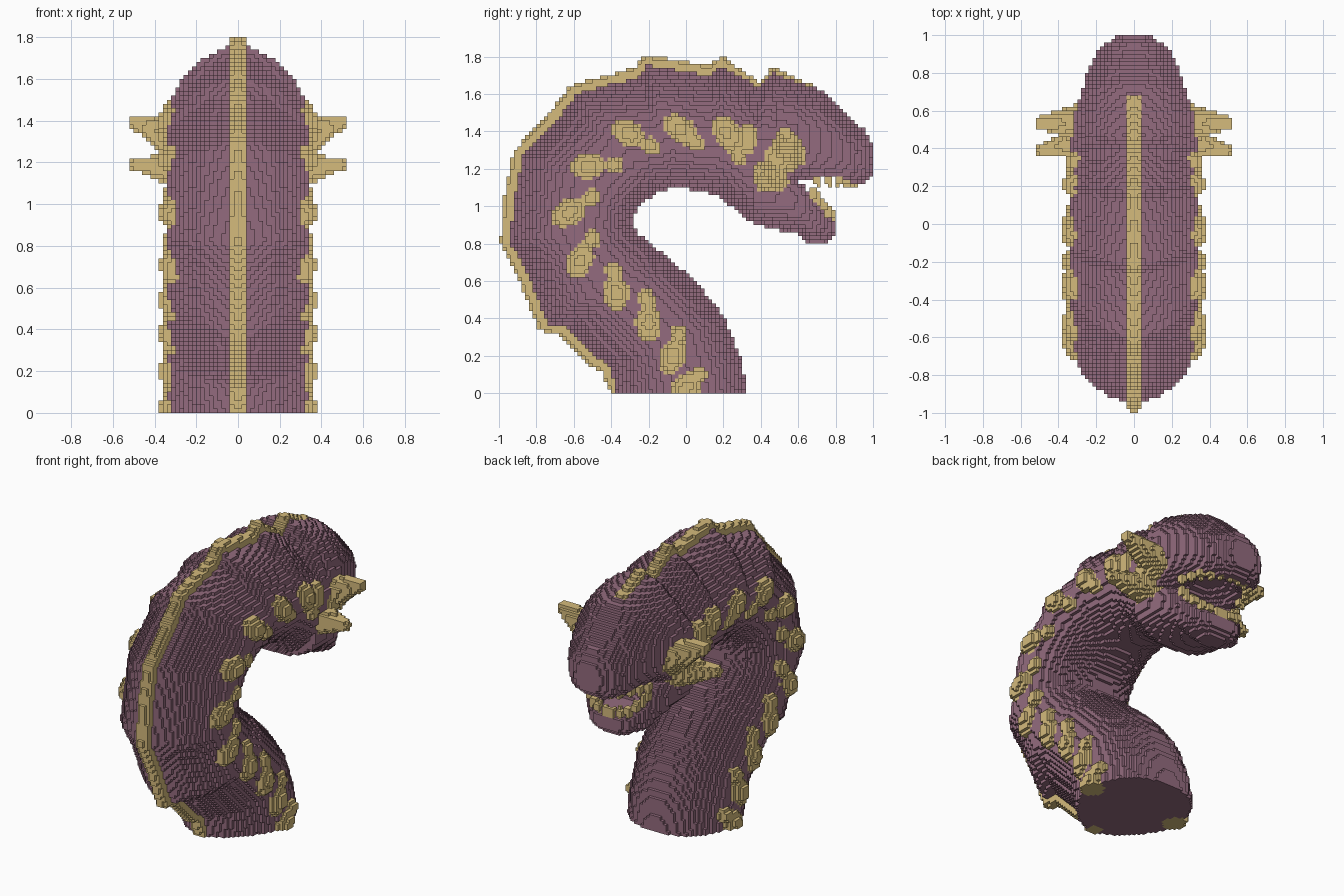
import bpy, bmesh, math
from mathutils import Vector, Matrix
from mathutils.bvhtree import BVHTree

if "Cube" in bpy.data.objects:
    bpy.data.objects.remove(bpy.data.objects["Cube"])

S = 0.02  # block size


def material(name, rgb):
    m = bpy.data.materials.new(name)
    m.use_nodes = True
    m.diffuse_color = (*rgb, 1)
    m.node_tree.nodes["Principled BSDF"].inputs["Base Color"].default_value = (*rgb, 1)
    return m


purple = material("dusty purple", (0.295, 0.148, 0.21))
tan = material("bone tan", (0.66, 0.495, 0.2))


# Fill a closed smooth form with grid blocks, row by row along x
def blocks(bm):
    tree = BVHTree.FromBMesh(bm)
    lo = [math.floor(min(v.co[a] for v in bm.verts) / S) for a in range(3)]
    hi = [math.ceil(max(v.co[a] for v in bm.verts) / S) for a in range(3)]
    cells = set()
    for j in range(lo[1], hi[1] + 1):
        for k in range(max(0, lo[2]), hi[2] + 1):
            hits, x = [], -2.0
            while len(hits) < 12:
                p = tree.ray_cast(Vector((x, (j + .503) * S, (k + .497) * S)), Vector((1, 0, 0)))[0]
                if p is None:
                    break
                hits.append(p.x)
                x = p.x + 1e-4
            for a, b in zip(hits[::2], hits[1::2]):
                cells |= {(i, j, k) for i in range(round(a / S), round(b / S))}
    bm.free()
    return cells


# Sweep rounded rings between stations (back y, back z, belly y, belly z, half width,
# back power, belly power); the powers set how square each half of the ring is
def loft(stations, n=28):
    bm = bmesh.new()
    rings = []
    for oy, oz, iy, iz, w, back, belly in stations:
        ring = []
        for s in range(n):
            a = math.tau * (s + .5) / n
            power = back if math.sin(a) > 0 else belly
            c, d = (math.copysign(abs(f) ** (2 / power), f) for f in (math.cos(a), math.sin(a)))
            ring.append(bm.verts.new((w * c, (oy + iy) / 2 + d * (oy - iy) / 2,
                                      (oz + iz) / 2 + d * (oz - iz) / 2)))
        rings.append(ring)
    for r, q in zip(rings, rings[1:]):
        for s in range(n):
            t = (s + 1) % n
            bm.faces.new((r[s], r[t], q[t], q[s]))
    bm.faces.new(rings[0][::-1])
    bm.faces.new(rings[-1])
    return blocks(bm)


def ball(centre, radii, tilt=0.0):
    bm = bmesh.new()
    m = Matrix.Translation(centre) @ Matrix.Rotation(tilt, 4, 'X') @ Matrix.Diagonal((*radii, 1))
    bmesh.ops.create_uvsphere(bm, u_segments=16, v_segments=10, radius=1, matrix=m)
    return blocks(bm)


def spike(base, tip, r1, r2):
    base, tip = Vector(base), Vector(tip)
    d = tip - base
    bm = bmesh.new()
    m = Matrix.Translation((base + tip) / 2) @ d.to_track_quat('Z', 'Y').to_matrix().to_4x4()
    bmesh.ops.create_cone(bm, cap_ends=True, segments=12, radius1=r1, radius2=r2,
                          depth=d.length, matrix=m)
    return blocks(bm)


def mirrored(cells):
    return cells | {(-1 - i, j, k) for i, j, k in cells}


# Neck and body: (back y, z, belly y, z, back power), fuller on the raised ridges
spine = [(-.33, -.25, .34, -.1, 1.5), (-.38, -.05, .30, .18, 1.5), (-.41, .13, .21, .4, 1.6),
         (-.5, .19, .09, .56, 1.5), (-.64, .34, -.05, .69, 1.55), (-.75, .36, -.16, .78, 1.65),
         (-.86, .64, -.26, .86, 1.6), (-.95, .81, -.285, .92, 1.8), (-.925, 1.07, -.26, .98, 1.6),
         (-.88, 1.28, -.2, 1.04, 1.75), (-.64, 1.54, -.15, 1.07, 1.55),
         (-.6, 1.61, -.13, 1.08, 1.75), (-.26, 1.70, -.05, 1.1, 1.5), (-.21, 1.765, -.03, 1.1, 1.65),
         (.13, 1.71, .12, 1.07, 1.5), (.19, 1.76, .19, 1.04, 1.65), (.39, 1.65, .3, .95, 1.6),
         (.46, 1.73, .35, .91, 1.7), (.6, 1.66, .46, .88, 1.7)]
body = loft([(*p[:4], .337, p[4], 2.15) for p in spine])

# Head: snout, lower jaw and hollow mouth
body |= loft([(*p, 1.9, 3.6) for p in (
    (.46, 1.72, .5, 1.05, .325), (.6, 1.67, .6, 1.12, .315), (.73, 1.62, .67, 1.13, .28),
    (.82, 1.54, .8, 1.14, .245), (.90, 1.45, .87, 1.12, .21),
    (.96, 1.41, .94, 1.12, .16), (1.0, 1.33, 1.0, 1.17, .075))])
body |= loft([(*p, 4, 2) for p in (
    (.36, 1.25, .36, .9, .31), (.5, 1.2, .5, .87, .29), (.63, 1.13, .6, .85, .265),
    (.7, 1.03, .66, .8, .22), (.79, .93, .75, .8, .13), (.8, .90, .79, .83, .08))])
body -= ball((0, .69, 1.09), (.2, .2, .14))

# Crest strip down the middle of the back, sunk at the foot and flush on the head
strip = []
for oy, oz, iy, iz, _ in spine + [(.68, 1.64, .64, 1.14, 0)]:
    o = Vector((oy, oz))
    d = (o - Vector((iy, iz))).normalized()
    up = 0 if oz < 0 else .045 if oy < .35 else .015
    strip.append((*(o + d * up), *(o - d * .08), .047, 2.3, 3))
crest = loft(strip, 16)

# Side scales: (main y, z, small tip y, z)
scales = set()
for y, z, ty, tz in [(.0, .03, .06, .09), (-.07, .2, -.04, .31), (-.2, .375, -.21, .5),
                     (-.375, .535, -.39, .65), (-.565, .71, -.505, .82), (-.625, .965, -.51, 1.045),
                     (-.52, 1.215, -.39, 1.22), (-.305, 1.385, -.19, 1.325),
                     (-.03, 1.41, .05, 1.345), (.215, 1.39, .28, 1.28)]:
    tilt = math.atan2(tz - z, ty - y) - math.pi / 2
    scales |= ball((.31, y, z), (.068, .072, .102), tilt)
    scales |= ball((.31, ty, tz), (.055, .047, .06), tilt)
scales |= ball((.31, .33, 1.36), (.06, .05, .085))
scales = mirrored(scales)

# Cheek horns
horns = spike((.24, .54, 1.28), (.515, .535, 1.405), .115, .03)
horns |= spike((.2, .46, 1.15), (.515, .385, 1.195), .115, .025)
horns |= ball((.29, .48, 1.25), (.07, .08, .1))
horns = mirrored(horns)

# Teeth set just inside both lips
teeth = set()
for s in range(6):
    a = math.radians(8 + s * 15)
    c, d = math.cos(a), math.sin(a)
    teeth |= ball((.225 * c, .67 + .24 * d, 1.135), (.021, .021, .034))
    teeth |= ball((.205 * c, .66 + .125 * d, 1.09 - .14 * d), (.021, .021, .036))
teeth = mirrored(teeth)

# Turn block sets into outer skins, tan parts replacing the body where they meet
parts = [("horns", horns, tan), ("side_scales", scales, tan), ("crest", crest, tan),
         ("teeth", teeth, tan), ("worm_body", body, purple)]
solid = set().union(*(p[1] for p in parts))
used = set()
for name, cells, mat in parts:
    cells = cells - used
    used |= cells
    bm = bmesh.new()
    corners = {}

    def corner(p):
        if p not in corners:
            corners[p] = bm.verts.new([c * S for c in p])
        return corners[p]

    for cell in cells:
        for axis in range(3):
            for side in (0, 1):
                near = list(cell)
                near[axis] += 2 * side - 1
                if tuple(near) in solid:
                    continue
                quad = []
                for u, v in ((0, 0), (1, 0), (1, 1), (0, 1)):
                    p = list(cell)
                    p[axis] += side
                    p[(axis + 1) % 3] += u
                    p[(axis + 2) % 3] += v
                    quad.append(corner(tuple(p)))
                bm.faces.new(quad if side else quad[::-1])
    mesh = bpy.data.meshes.new(name)
    bm.to_mesh(mesh)
    bm.free()
    mesh.materials.append(mat)
    bpy.context.collection.objects.link(bpy.data.objects.new(name, mesh))
